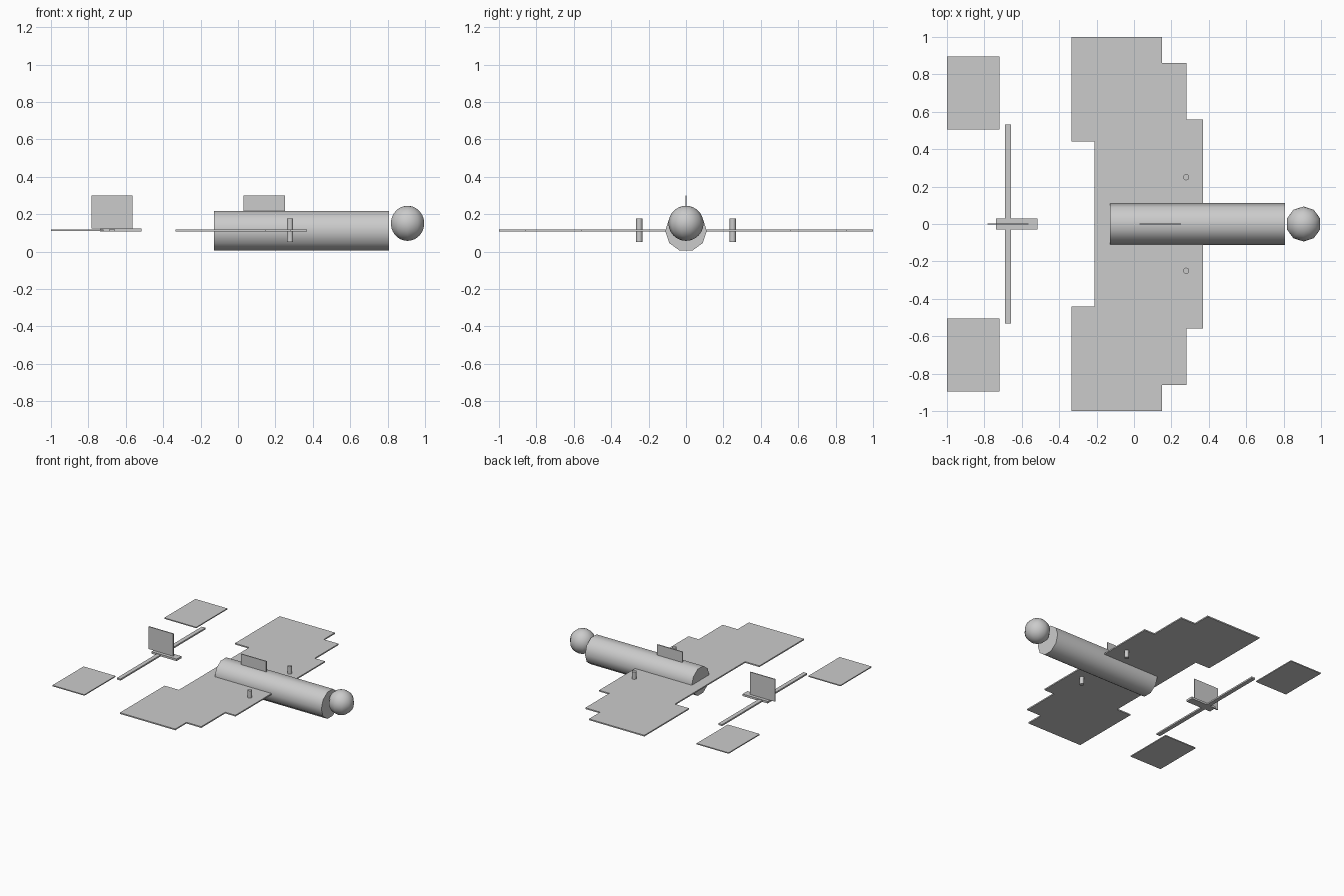
import bpy, bmesh, math

if "Cube" in bpy.data.objects:
    bpy.data.objects.remove(bpy.data.objects["Cube"])

Z = 0.113   # height of the wing plane


def new_object(name, bm):
    mesh = bpy.data.meshes.new(name)
    bmesh.ops.recalc_face_normals(bm, faces=bm.faces[:])
    bm.to_mesh(mesh)
    bm.free()
    ob = bpy.data.objects.new(name, mesh)
    bpy.context.collection.objects.link(ob)
    return ob


def box(name, x, y, z):
    bm = bmesh.new()
    bmesh.ops.create_cube(bm, size=1)
    for v in bm.verts:
        for i, (lo, hi) in enumerate((x, y, z)):
            v.co[i] = lo if v.co[i] < 0 else hi
    return new_object(name, bm)


def smooth(ob, angle):
    bpy.ops.object.select_all(action='DESELECT')
    ob.select_set(True)
    bpy.context.view_layer.objects.active = ob
    bpy.ops.object.shade_smooth_by_angle(angle=math.radians(angle))


def cylinder(name, radius, depth, sides, location, rotation=(0, 0, 0)):
    bpy.ops.mesh.primitive_cylinder_add(vertices=sides, radius=radius, depth=depth,
                                        location=location, rotation=rotation)
    ob = bpy.context.object
    ob.name = name
    smooth(ob, 50)
    return ob


# Fuselage tube, ten sides with a corner at the top and bottom
cylinder("fuselage", 0.111, 0.935, 10, (0.3405, 0, 0.111), (0, math.pi / 2, 0))

# Nose ball, ten segments with a corner on the x axis
bpy.ops.mesh.primitive_uv_sphere_add(segments=10, ring_count=20, radius=0.0935,
                                     location=(0.9065, 0, 0.151))
nose = bpy.context.object
nose.name = "nose_ball"
smooth(nose, 60)

# Stepped main wing: half outline mirrored across y
half = [(0.37, 0.56), (0.28, 0.56), (0.28, 0.86), (0.15, 0.86),
        (0.15, 1.0), (-0.335, 1.0), (-0.335, 0.44), (-0.21, 0.44)]
outline = half + [(x, -y) for x, y in reversed(half)]
bm = bmesh.new()
face = bm.faces.new([bm.verts.new((x, y, Z - 0.005)) for x, y in outline])
ret = bmesh.ops.extrude_face_region(bm, geom=[face])
for v in ret["geom"]:
    if isinstance(v, bmesh.types.BMVert):
        v.co.z += 0.01
new_object("main_wing", bm)

# Paired engine posts and rear panels
for side, s in (("left", 1), ("right", -1)):
    cylinder("engine_post_" + side, 0.017, 0.126, 10, (0.279, s * 0.25, Z))
    box("rear_panel_" + side, (-1.0, -0.72),
        tuple(sorted((s * 0.505, s * 0.895))), (Z - 0.004, Z + 0.004))

# Top fin on the fuselage
box("top_fin", (0.03, 0.25), (-0.004, 0.004), (0.2, 0.3))

# Tail: cross bar, centre block and upright fin
box("tail_bar", (-0.69, -0.657), (-0.532, 0.532), (Z - 0.006, Z + 0.006))
box("tail_block", (-0.737, -0.517), (-0.03, 0.03), (0.107, 0.123))
box("tail_fin", (-0.782, -0.565), (-0.004, 0.004), (0.123, 0.3))
